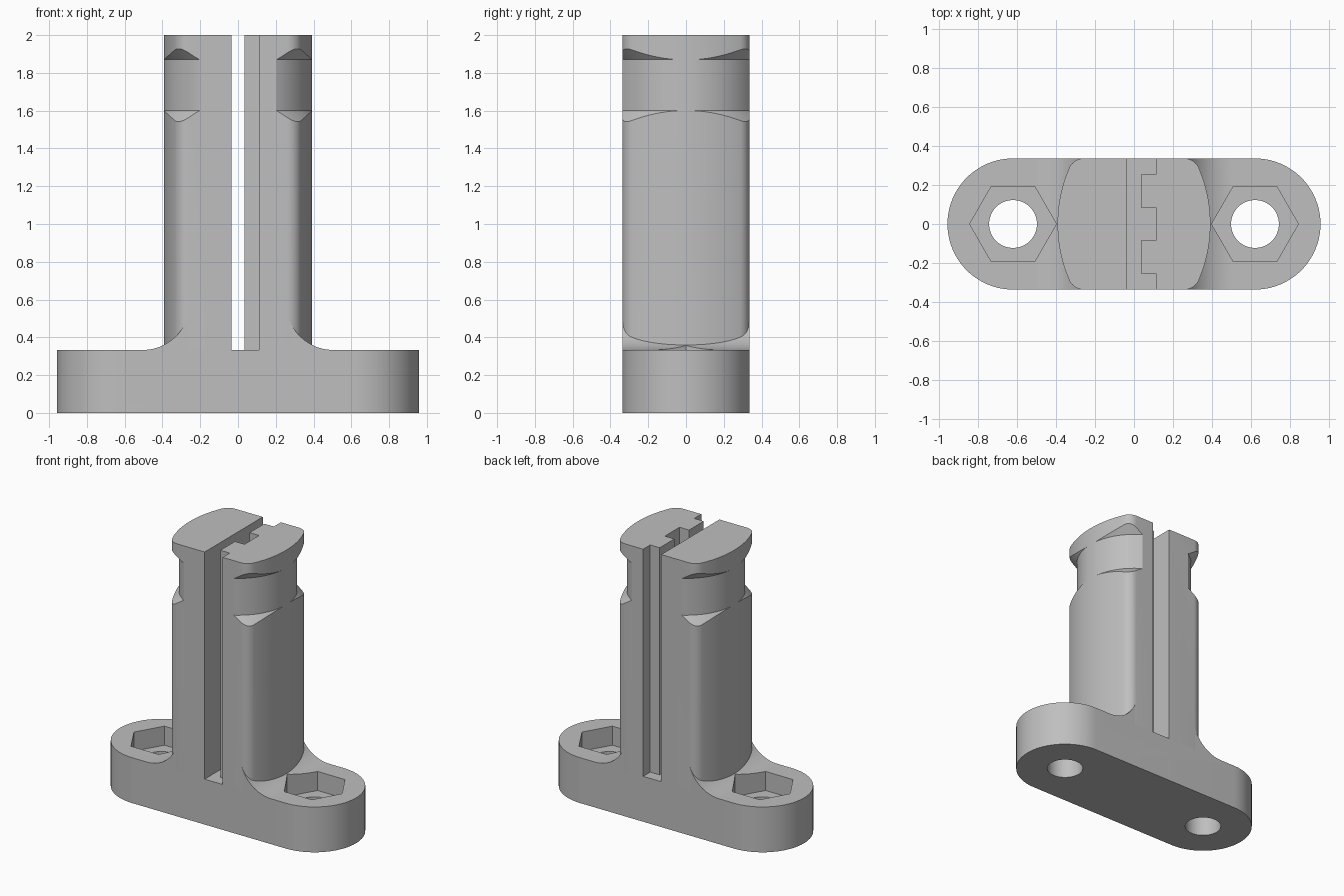
import bpy
import bmesh
from math import sin, cos, pi, atan2, sqrt, radians

if "Cube" in bpy.data.objects:
    bpy.data.objects.remove(bpy.data.objects["Cube"])

HALF_D = 0.337      # half depth of the whole part
BASE_H = 0.333      # thickness of the foot
BOLT_X = 0.622      # bolt hole offset
TOP = 2.0

grey = bpy.data.materials.new("light_grey")
grey.use_nodes = True
COLOUR = (0.52, 0.52, 0.52, 1)
grey.diffuse_color = COLOUR
grey.node_tree.nodes["Principled BSDF"].inputs["Base Color"].default_value = COLOUR


def finish(name, bm):
    bmesh.ops.recalc_face_normals(bm, faces=bm.faces)
    mesh = bpy.data.meshes.new(name)
    bm.to_mesh(mesh)
    bm.free()
    mesh.materials.append(grey)
    obj = bpy.data.objects.new(name, mesh)
    bpy.context.collection.objects.link(obj)
    return obj


def prism(name, points, start, end, axis="z"):
    """Extrude a 2D outline along z, or an xz outline along y."""
    bm = bmesh.new()
    place = (lambda p, h: (p[0], p[1], h)) if axis == "z" else (lambda p, h: (p[0], h, p[1]))
    low = [bm.verts.new(place(p, start)) for p in points]
    high = [bm.verts.new(place(p, end)) for p in points]
    bm.faces.new(low)
    bm.faces.new(high)
    for i in range(len(points)):
        j = (i + 1) % len(points)
        bm.faces.new((low[i], low[j], high[j], high[i]))
    return finish(name, bm)


def ring(name, profile, steps=128):
    """Revolve a closed (radius, z) profile around z."""
    bm = bmesh.new()
    loops = [[bm.verts.new((r * cos(2 * pi * k / steps), r * sin(2 * pi * k / steps), z))
              for r, z in profile] for k in range(steps)]
    n = len(profile)
    for k in range(steps):
        a, b = loops[k], loops[(k + 1) % steps]
        for i in range(n):
            j = (i + 1) % n
            bm.faces.new((a[i], a[j], b[j], b[i]))
    return finish(name, bm)


def arc(cx, cy, r, a0, a1, steps):
    return [(cx + r * cos(a0 + (a1 - a0) * i / steps),
             cy + r * sin(a0 + (a1 - a0) * i / steps)) for i in range(steps + 1)]


def boolean(obj, cutter, operation="DIFFERENCE"):
    cutter.hide_render = True
    mod = obj.modifiers.new("cut", "BOOLEAN")
    mod.operation = operation
    mod.solver = "EXACT"
    mod.object = cutter
    bpy.context.view_layer.objects.active = obj
    bpy.ops.object.modifier_apply(modifier=mod.name)
    bpy.data.objects.remove(cutter)


def smooth(obj):
    bpy.ops.object.select_all(action="DESELECT")
    obj.select_set(True)
    bpy.context.view_layer.objects.active = obj
    bpy.ops.object.shade_smooth_by_angle(angle=radians(25))


# Foot: side profile with fillets rising to the posts, trimmed to a round-ended plan
FILLET_R, FILLET_X, FILLET_IN = 0.25, 0.505, 0.268
sweep = arc(FILLET_X, BASE_H + FILLET_R, FILLET_R, -pi / 2,
            -pi / 2 - atan2(FILLET_X - FILLET_IN,
                            sqrt(FILLET_R ** 2 - (FILLET_X - FILLET_IN) ** 2)), 20)
half = [(1.2, 0), (1.2, BASE_H)] + sweep + [(FILLET_IN, BASE_H)]
foot = prism("foot", half + [(-x, z) for x, z in reversed(half)], -0.5, 0.5, "y")
plan = (arc(BOLT_X, 0, HALF_D, -pi / 2, pi / 2, 40)
        + arc(-BOLT_X, 0, HALF_D, pi / 2, 3 * pi / 2, 40))
boolean(foot, prism("plan_trim", plan, 0, 1), "INTERSECT")

# Bolt holes with hexagonal nut pockets
for s in (-1, 1):
    boolean(foot, prism("nut_pocket", arc(s * BOLT_X, 0, 0.223, 0, 2 * pi, 6)[:-1],
                        BASE_H - 0.14, 1))
    boolean(foot, prism("bolt_hole", arc(s * BOLT_X, 0, 0.123, 0, 2 * pi, 48)[:-1], -0.2, 1))
smooth(foot)

# Bowed outer wall of a post with rounded corners
BOW_R, CORNER_R, POST_X = 0.726, 0.08, 0.393
bow_x = POST_X - BOW_R
cy = HALF_D - CORNER_R
cx = bow_x + sqrt((BOW_R - CORNER_R) ** 2 - cy ** 2)
turn = atan2(cy, cx - bow_x)
outer = (arc(cx, -cy, CORNER_R, -pi / 2, -turn, 10)
         + arc(bow_x, 0, BOW_R, -turn, turn, 24)[1:-1]
         + arc(cx, cy, CORNER_R, turn, pi / 2, 10))

# Inner walls: a plain one, and one with two raised ribs
SLOT, RECESS = 0.035, 0.112
plain = [(SLOT, HALF_D), (SLOT, -HALF_D)]
upper = [(RECESS, HALF_D), (RECESS, 0.255), (SLOT, 0.255), (SLOT, 0.085), (RECESS, 0.085)]
ribbed = upper + [(x, -y) for x, y in reversed(upper)]

# Split posts with a turned, chamfered neck groove
for name, s, inner in (("right_post", -1, plain), ("left_ribbed_post", 1, ribbed)):
    post = prism(name, [(s * x, y) for x, y in outer + inner], BASE_H, TOP)
    groove = [(0.394, 1.6), (0.394, 1.87), (0.474, 1.96),
              (0.6, 1.96), (0.6, 1.51), (0.474, 1.51)]
    boolean(post, ring("neck_groove", groove))
    smooth(post)
